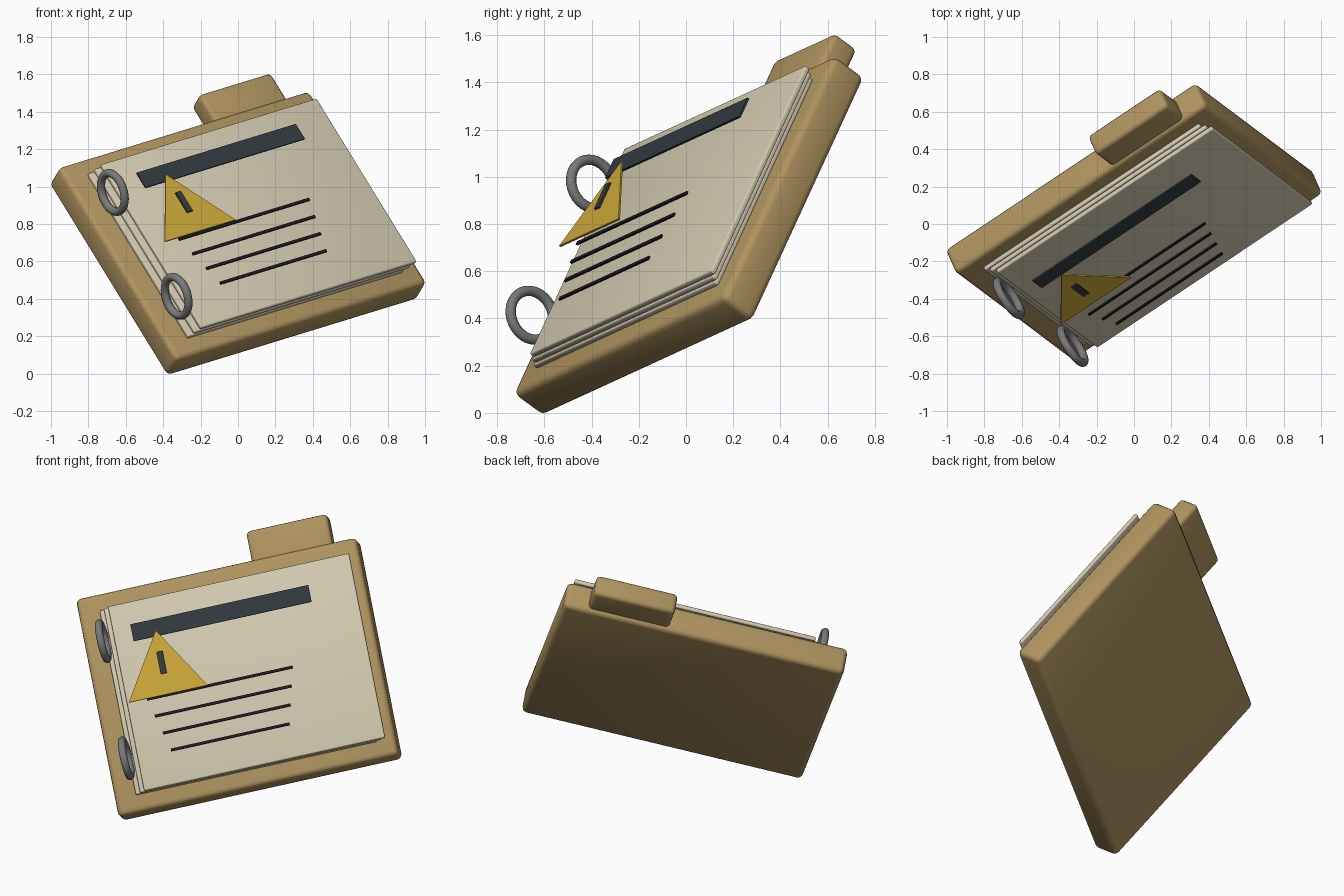
import bpy, bmesh, math
from mathutils import Matrix, Vector

cube = bpy.data.objects.get("Cube")
if cube:
    bpy.data.objects.remove(cube, do_unlink=True)

# Tilted frame of the folder: u across, v up the page, n out of the page
u = Vector((0.806, 0.538, 0.247)).normalized()
v = Vector((-0.494, 0.36, 0.79))
v = (v - u * v.dot(u)).normalized()
n = u.cross(v)
FRAME = Matrix.Translation((0, 0.012, 0.75)) @ Matrix((u, v, n)).transposed().to_4x4()


def material(name, rgb):
    mat = bpy.data.materials.new(name)
    mat.use_nodes = True
    mat.diffuse_color = (*rgb, 1)
    bsdf = next(k for k in mat.node_tree.nodes if k.type == 'BSDF_PRINCIPLED')
    bsdf.inputs["Base Color"].default_value = (*rgb, 1)
    bsdf.inputs["Roughness"].default_value = 0.7
    return mat


TAN = material("tan_card", (0.43, 0.295, 0.115))
PAPER = material("cream_paper", (0.65, 0.59, 0.435))
SLATE = material("dark_slate", (0.03, 0.043, 0.048))
INK = material("black_ink", (0.012, 0.011, 0.016))
YELLOW = material("warning_yellow", (0.60, 0.385, 0.04))
STEEL = material("grey_steel", (0.19, 0.195, 0.195))


def finish(obj, name, mat, centre, turn=Matrix()):
    obj.name = obj.data.name = name
    obj.data.materials.append(mat)
    obj.matrix_world = FRAME @ Matrix.Translation(centre) @ turn
    bpy.ops.object.select_all(action='DESELECT')
    obj.select_set(True)
    bpy.context.view_layer.objects.active = obj
    bpy.ops.object.shade_smooth_by_angle(angle=math.radians(40))


def from_bmesh(bm, name, mat, centre):
    bmesh.ops.recalc_face_normals(bm, faces=bm.faces)
    mesh = bpy.data.meshes.new(name)
    bm.to_mesh(mesh)
    bm.free()
    obj = bpy.data.objects.new(name, mesh)
    bpy.context.collection.objects.link(obj)
    finish(obj, name, mat, centre)


def box(name, mat, size, centre, bevel=0.0):
    bm = bmesh.new()
    bmesh.ops.create_cube(bm, size=1)
    bmesh.ops.scale(bm, vec=size, verts=bm.verts)
    if bevel:
        bmesh.ops.bevel(bm, geom=bm.edges[:], offset=bevel, segments=3,
                        profile=0.5, affect='EDGES')
    from_bmesh(bm, name, mat, centre)


# Thick cover with its index tab
box("cover", TAN, (1.665, 1.3, 0.17), (0, 0, 0), 0.03)
box("index_tab", TAN, (0.48, 0.3, 0.13), (0.45, 0.675, 0.005), 0.025)

# Fanned stack of sheets
for i in range(3):
    box(f"sheet_{i + 1}", PAPER, (1.43, 1.1, 0.026),
        (0.01 + 0.03 * i, 0, 0.095 + 0.03 * i), 0.008)

# Binder rings on the left edge, standing across the page edge
for name, side in (("upper_ring", 1), ("lower_ring", -1)):
    bpy.ops.mesh.primitive_torus_add(major_radius=0.107, minor_radius=0.022,
                                     major_segments=32, minor_segments=12)
    finish(bpy.context.object, name, STEEL, (-0.705, 0.35 * side, 0.207),
           Matrix.Rotation(math.pi / 2, 4, 'Y'))

# Heading bar and shortening text lines
box("heading_bar", SLATE, (1.056, 0.1, 0.009), (0, 0.355, 0.236))
for i in range(4):
    box(f"text_line_{i + 1}", INK, (0.866 - 0.054 * i, 0.016, 0.009),
        (-0.085, -0.044 - 0.107 * i, 0.235))

# Warning triangle with its mark
bm = bmesh.new()
face = bm.faces.new([bm.verts.new(p) for p in
                     ((-0.234, -0.19, 0), (0.234, -0.19, 0), (0, 0.19, 0))])
top = bmesh.ops.extrude_face_region(bm, geom=[face])["geom"]
bmesh.ops.translate(bm, vec=(0, 0, 0.009),
                    verts=[g for g in top if isinstance(g, bmesh.types.BMVert)])
from_bmesh(bm, "warning_triangle", YELLOW, (-0.387, 0.145, 0.254))
box("warning_mark", SLATE, (0.036, 0.132, 0.009), (-0.388, 0.141, 0.274))
